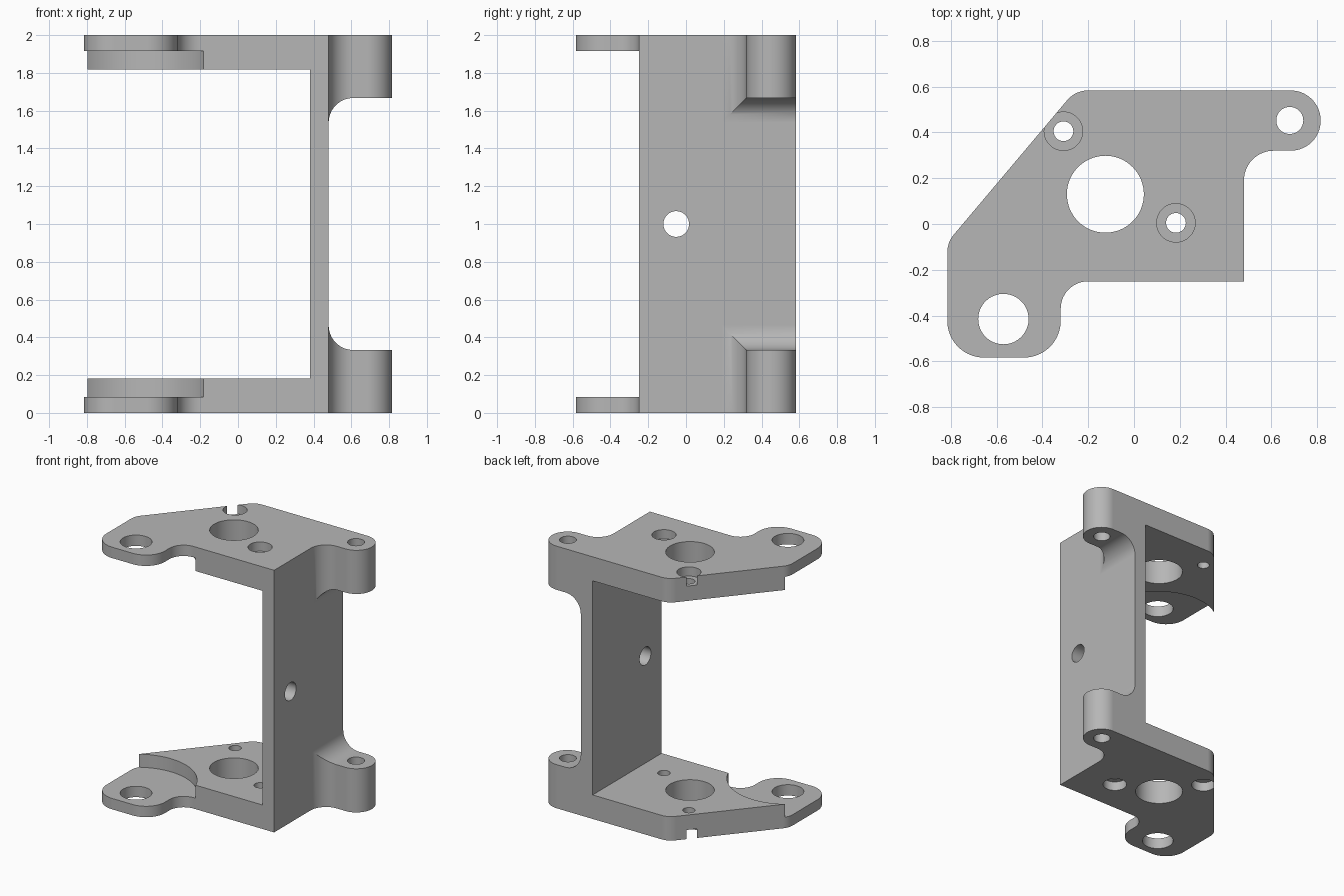
import bpy
import bmesh
from math import cos, sin, tan, tau
from mathutils import Vector

cube = bpy.data.objects.get("Cube")
if cube:
    bpy.data.objects.remove(cube)

grey = bpy.data.materials.new("matte grey")
grey.use_nodes = True
colour = (0.47, 0.47, 0.47, 1)
grey.diffuse_color = colour
grey.node_tree.nodes["Principled BSDF"].inputs["Base Color"].default_value = colour


def rounded(corners, steps=14):
    """Counter-clockwise polygon whose (x, y, radius) corners are filleted."""
    pts = []
    for i, (x, y, r) in enumerate(corners):
        p = Vector((x, y))
        if r == 0:
            pts.append(p)
            continue
        a = (Vector(corners[i - 1][:2]) - p).normalized()
        b = (Vector(corners[(i + 1) % len(corners)][:2]) - p).normalized()
        half = a.angle(b) / 2
        centre = p + (a + b).normalized() * (r / sin(half))
        start = p + a * (r / tan(half)) - centre
        end = p + b * (r / tan(half)) - centre
        sweep = start.angle(end)
        for k in range(steps + 1):
            t = k / steps
            pts.append(centre + (start * sin((1 - t) * sweep) + end * sin(t * sweep)) / sin(sweep))
    return pts


def circle(x, y, r, n=64):
    return [Vector((x + r * cos(tau * k / n), y + r * sin(tau * k / n))) for k in range(n)]


def prism(name, pts, lo, hi, axis="z"):
    """Extrude a flat profile along one axis."""
    place = {"z": lambda p, w: (p.x, p.y, w),
             "y": lambda p, w: (p.x, w, p.y),
             "x": lambda p, w: (w, p.x, p.y)}[axis]
    bm = bmesh.new()
    low = [bm.verts.new(place(p, lo)) for p in pts]
    high = [bm.verts.new(place(p, hi)) for p in pts]
    bm.faces.new(low[::-1])
    bm.faces.new(high)
    for i in range(len(pts)):
        j = (i + 1) % len(pts)
        bm.faces.new((low[i], low[j], high[j], high[i]))
    bmesh.ops.recalc_face_normals(bm, faces=bm.faces)
    mesh = bpy.data.meshes.new(name)
    bm.to_mesh(mesh)
    bm.free()
    mesh.materials.append(grey)
    obj = bpy.data.objects.new(name, mesh)
    bpy.context.collection.objects.link(obj)
    return obj


# Full-height body from the plate outline
bracket = prism("mounting_bracket", rounded([
    (0.48, -0.25, 0), (0.48, 0.32, 0.13), (0.815, 0.32, 0.131), (0.815, 0.583, 0.131),
    (-0.256, 0.583, 0.12), (-0.815, -0.08, 0.12), (-0.815, -0.583, 0.16),
    (-0.32, -0.583, 0.16), (-0.32, -0.25, 0.12)]), 0, 2)

cutters = []


def cut(name, pts, lo, hi, axis="z"):
    obj = prism(name, pts, lo, hi, axis)
    obj.hide_render = True
    cutters.append(obj)


# Opening between the plates, and the filleted gap between the lugs
cut("opening_cutter", rounded([(-1, 0.183, 0), (0.38, 0.183, 0), (0.38, 1.817, 0), (-1, 1.817, 0)]),
    -1, 1, "y")
cut("lug_gap_cutter", rounded([(0.48, 0.333, 0.13), (1, 0.333, 0), (1, 1.667, 0), (0.48, 1.667, 0.13)]),
    -1, 1, "y")

# Round step that thins both plates around the foot hole
cut("foot_relief_cutter", circle(-0.57, -0.415, 0.422, 128), 0.083, 1.917)

# Holes through both plates
for name, x, y, r in (("centre_hole", -0.125, 0.13, 0.168), ("foot_hole", -0.57, -0.415, 0.11),
                      ("lug_hole", 0.68, 0.452, 0.059)):
    cut(name + "_cutter", circle(x, y, r), -0.5, 2.5)

# Counterbored screw holes, sunk from the outer faces
for name, x, y in (("rear_screw", -0.308, 0.405), ("front_screw", 0.183, 0.005)):
    cut(name + "_hole_cutter", circle(x, y, 0.043), -0.5, 2.5)
    cut(name + "_lower_bore_cutter", circle(x, y, 0.084), -0.5, 0.07)
    cut(name + "_upper_bore_cutter", circle(x, y, 0.084), 1.93, 2.5)

# Hole through the upright wall
cut("wall_hole_cutter", circle(-0.052, 1.0, 0.068), 0.2, 0.7, "x")

# Cut everything out of the body, then drop the cutters
bpy.ops.object.select_all(action="DESELECT")
bpy.context.view_layer.objects.active = bracket
bracket.select_set(True)
for cutter in cutters:
    mod = bracket.modifiers.new(cutter.name, "BOOLEAN")
    mod.operation = "DIFFERENCE"
    mod.solver = "EXACT"
    mod.object = cutter
    bpy.ops.object.modifier_apply(modifier=mod.name)
for cutter in cutters:
    bpy.data.objects.remove(cutter)

bpy.ops.object.shade_smooth_by_angle()
normals = bracket.modifiers.new("flat_face_normals", "WEIGHTED_NORMAL")
normals.keep_sharp = True
